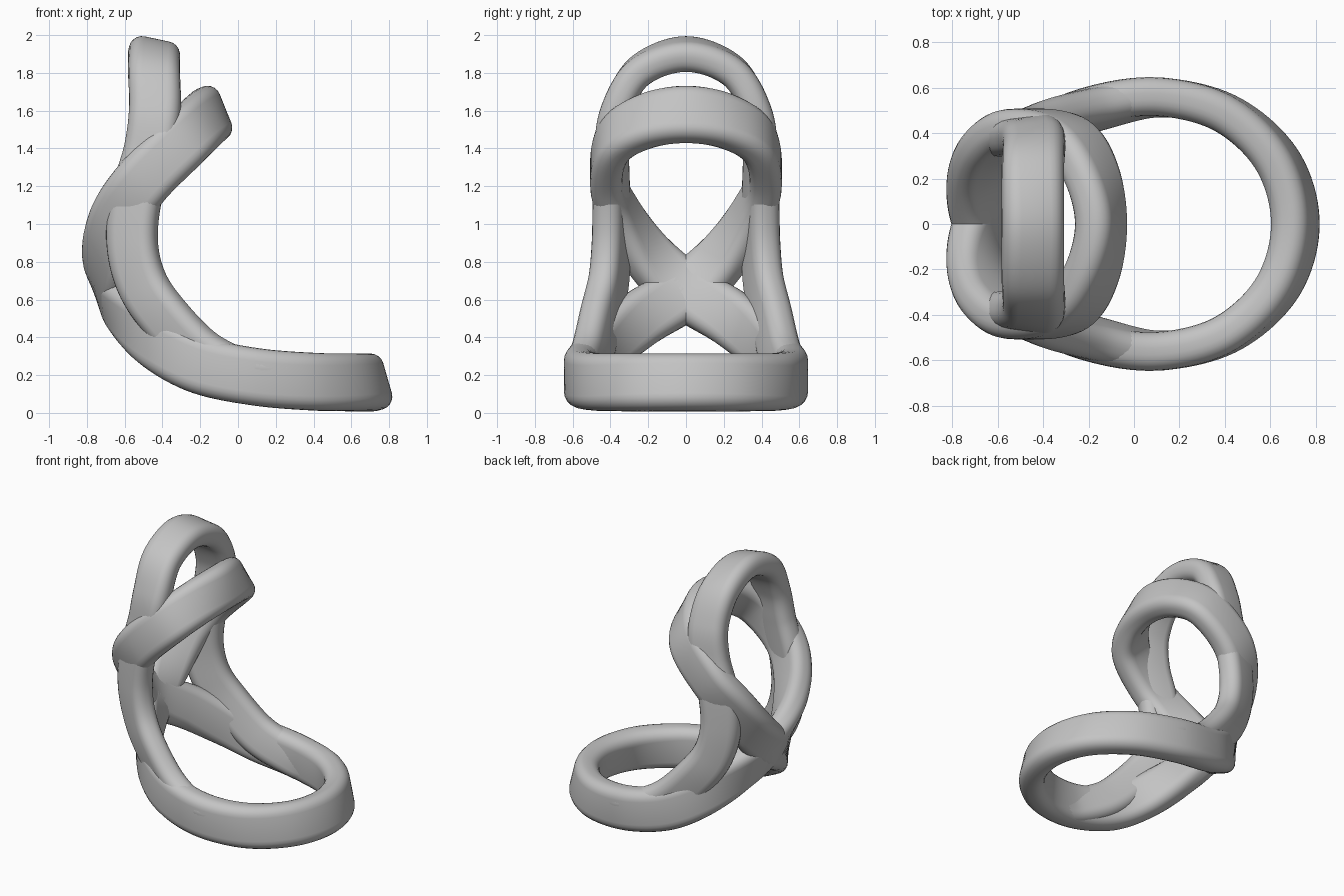
import bpy
import bmesh
import math
from mathutils import Vector

cube = bpy.data.objects.get("Cube")
if cube:
    bpy.data.objects.remove(cube, do_unlink=True)

grey = bpy.data.materials.new("plain grey")
grey.use_nodes = True
colour = (0.55, 0.55, 0.55, 1)
grey.diffuse_color = colour
grey.node_tree.nodes["Principled BSDF"].inputs["Base Color"].default_value = colour


def rounded_section(half_thick, half_wide, radius, segments=5):
    """Outline of the band: a rectangle with rounded corners."""
    outline = []
    for corner in range(4):
        sign_a = 1 if corner in (0, 3) else -1
        sign_b = 1 if corner < 2 else -1
        for step in range(segments + 1):
            angle = math.radians(90) * (corner + step / segments)
            outline.append((sign_a * (half_thick - radius) + radius * math.cos(angle),
                            sign_b * (half_wide - radius) + radius * math.sin(angle)))
    return outline


def mirrored(half, closed):
    """Complete a half path with its reflection across the middle plane."""
    other = half[1:-1] if closed else half[:-1]
    return half + [(x, -y, z, lean) for x, y, z, lean in reversed(other)]


def spline(keys, closed, steps=10):
    """Smooth path through the keys, each a position and a lean angle."""
    points = [Vector(key) for key in keys]
    count = len(points)

    def at(i):
        return points[i % count] if closed else points[max(0, min(count - 1, i))]

    path = []
    for i in range(count if closed else count - 1):
        a, b, c, d = (at(i + k) for k in (-1, 0, 1, 2))
        for step in range(steps):
            t = step / steps
            path.append(b + 0.5 * t * (c - a + t * (2 * a - 5 * b + 4 * c - d
                        + t * (3 * (b - c) + d - a))))
    if not closed:
        path.append(points[-1])
    return path


def sweep(name, keys, section, closed, splay=0):
    """Carry the section along the path; lean sets its wide axis, splay fades upward."""
    path = spline(keys, closed)
    count = len(path)
    bm = bmesh.new()
    rings = []
    for i, key in enumerate(path):
        after = path[(i + 1) % count if closed else min(i + 1, count - 1)]
        before = path[i - 1 if closed else max(i - 1, 0)]
        tangent = (after - before).xyz.normalized()
        lean = math.radians(key.w)
        flare = splay * key.y * (2 - key.z)
        wide = Vector((math.sin(lean), flare * math.sin(lean), math.cos(lean)))
        wide = (wide - tangent * wide.dot(tangent)).normalized()
        thick = tangent.cross(wide)
        rings.append([bm.verts.new(key.xyz + thick * a + wide * b) for a, b in section])
    size = len(section)
    for i in range(count if closed else count - 1):
        ring, following = rings[i], rings[(i + 1) % count]
        for j in range(size):
            k = (j + 1) % size
            bm.faces.new((ring[j], ring[k], following[k], following[j]))
    if not closed:
        bm.faces.new(rings[0])
        bm.faces.new(rings[-1])
    bmesh.ops.recalc_face_normals(bm, faces=bm.faces)
    mesh = bpy.data.meshes.new(name)
    bm.to_mesh(mesh)
    bm.free()
    mesh.materials.append(grey)
    obj = bpy.data.objects.new(name, mesh)
    bpy.context.collection.objects.link(obj)
    bpy.ops.object.select_all(action="DESELECT")
    obj.select_set(True)
    bpy.context.view_layer.objects.active = obj
    bpy.ops.object.shade_smooth_by_angle(angle=math.radians(40))


# Lower ring, crossing at the back, then the tilted upper hoop
ring_half = [
    (0.71, 0, 0.161, -16),
    (0.63, 0.28, 0.161, -14),
    (0.405, 0.485, 0.165, -8),
    (0.1, 0.56, 0.19, 0),
    (-0.19, 0.52, 0.25, 2),
    (-0.4, 0.42, 0.36, 0),
    (-0.565, 0.24, 0.5, -10),
    (-0.675, 0, 0.645, -20),
    (-0.69, -0.19, 0.82, -28),
    (-0.63, -0.34, 1.04, -38),
    (-0.5, -0.42, 1.23, -45),
    (-0.3, -0.385, 1.43, -42),
    (-0.19, -0.225, 1.54, -32),
    (-0.145, 0, 1.58, -22),
]
sweep("crossed_ring_band", mirrored(ring_half, True),
      rounded_section(0.085, 0.152, 0.07), True)

# Side bands that rise out of the lower ring and meet in the top arch
arch_half = [
    (0.25, 0.543, 0.175, 0),
    (0.07, 0.555, 0.185, 10),
    (-0.18, 0.5, 0.3, 32),
    (-0.39, 0.45, 0.51, 52),
    (-0.51, 0.41, 0.69, 68),
    (-0.56, 0.395, 0.9, 85),
    (-0.54, 0.395, 1.14, 98),
    (-0.47, 0.395, 1.38, 98),
    (-0.44, 0.365, 1.6, 94),
    (-0.445, 0.245, 1.81, 98),
    (-0.445, 0, 1.9, 102),
]
sweep("upright_arch_band", mirrored(arch_half, False),
      rounded_section(0.081, 0.137, 0.07), False, splay=0.88)
